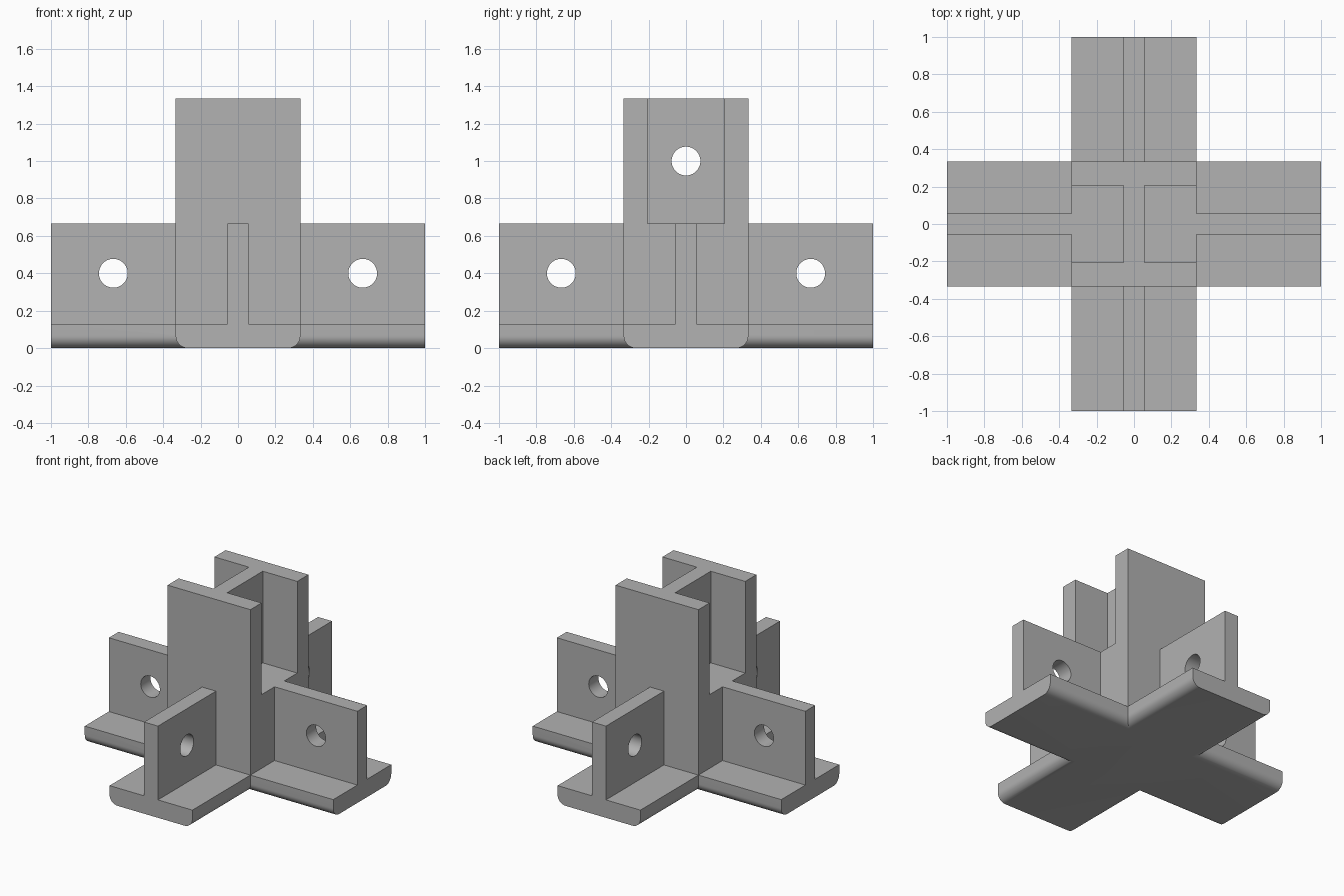
import bpy, bmesh, math
from mathutils import Matrix

cube = bpy.data.objects.get("Cube")
if cube:
    bpy.data.objects.remove(cube)

HALF = 1 / 3        # half width of arms and column
WEB = 0.056         # half thickness of webs
PLATE = 0.13        # flange thickness
ARM_TOP = 2 / 3
COLUMN_TOP = 4 / 3
FILLET = 0.065
HOLE = 0.077

grey = bpy.data.materials.new("plain_grey")
grey.use_nodes = True
colour = (0.445, 0.445, 0.445, 1)
grey.diffuse_color = colour
grey.node_tree.nodes["Principled BSDF"].inputs["Base Color"].default_value = colour


def make_object(name, bm):
    bmesh.ops.recalc_face_normals(bm, faces=bm.faces)
    mesh = bpy.data.meshes.new(name)
    bm.to_mesh(mesh)
    bm.free()
    mesh.materials.append(grey)
    obj = bpy.data.objects.new(name, mesh)
    bpy.context.collection.objects.link(obj)
    return obj


def box(name, low, high):
    bm = bmesh.new()
    bmesh.ops.create_cube(bm, size=1)
    for v in bm.verts:
        v.co = [(a + b) / 2 + c * (b - a) for a, b, c in zip(low, high, v.co)]
    return make_object(name, bm)


def tee_beam(name, turn):
    """T-section beam with rounded lower edges, running along y before turning."""
    steps = 10
    side = []
    for i in range(steps + 1):
        a = math.pi / 2 * i / steps
        side.append((HALF - FILLET + FILLET * math.sin(a), FILLET - FILLET * math.cos(a)))
    side += [(HALF, PLATE), (WEB, PLATE), (WEB, ARM_TOP)]
    outline = side + [(-x, z) for x, z in reversed(side)]
    bm = bmesh.new()
    face = bm.faces.new([bm.verts.new((x, -1, z)) for x, z in outline])
    ext = bmesh.ops.extrude_face_region(bm, geom=[face])
    verts = [g for g in ext["geom"] if isinstance(g, bmesh.types.BMVert)]
    bmesh.ops.translate(bm, verts=verts, vec=(0, 2, 0))
    bmesh.ops.rotate(bm, verts=bm.verts, matrix=Matrix.Rotation(turn, 3, "Z"))
    return make_object(name, bm)


def hole_cutter(name, centre, axis):
    bm = bmesh.new()
    bmesh.ops.create_cone(bm, cap_ends=True, segments=48, radius1=HOLE, radius2=HOLE, depth=0.3)
    turn = Matrix.Rotation(math.pi / 2, 4, "Y" if axis == "x" else "X")
    bm.transform(Matrix.Translation(centre) @ turn)
    return make_object(name, bm)


def combine(target, tool, operation):
    mod = target.modifiers.new(operation.title(), "BOOLEAN")
    mod.operation = operation
    mod.solver = "EXACT"
    mod.object = tool
    bpy.context.view_layer.objects.active = target
    bpy.ops.object.modifier_apply(modifier=mod.name)
    bpy.data.objects.remove(tool)


# Crossed tee beams and solid column
bracket = tee_beam("cross_bracket", 0)
combine(bracket, tee_beam("side_beam", math.pi / 2), "UNION")
column = box("column", (-HALF, -HALF, 0.07), (HALF, HALF, COLUMN_TOP))
combine(bracket, column, "UNION")

# Side channels that leave an I-section in the upper column
for s in (-1, 1):
    xs = sorted((s * WEB, s * 0.5))
    pocket = box("channel_cutter", (xs[0], -0.205, ARM_TOP), (xs[1], 0.205, 1.5))
    combine(bracket, pocket, "DIFFERENCE")

# Bolt holes through each web
for s in (-1, 1):
    combine(bracket, hole_cutter("hole_cutter", (s * 2 / 3, 0, 0.4), "y"), "DIFFERENCE")
    combine(bracket, hole_cutter("hole_cutter", (0, s * 2 / 3, 0.4), "x"), "DIFFERENCE")
combine(bracket, hole_cutter("hole_cutter", (0, 0, 1), "x"), "DIFFERENCE")

# Smooth fillets and holes, sharp edges elsewhere
bpy.ops.object.select_all(action="DESELECT")
bracket.select_set(True)
bpy.context.view_layer.objects.active = bracket
bpy.ops.object.shade_smooth_by_angle(angle=math.radians(30))
